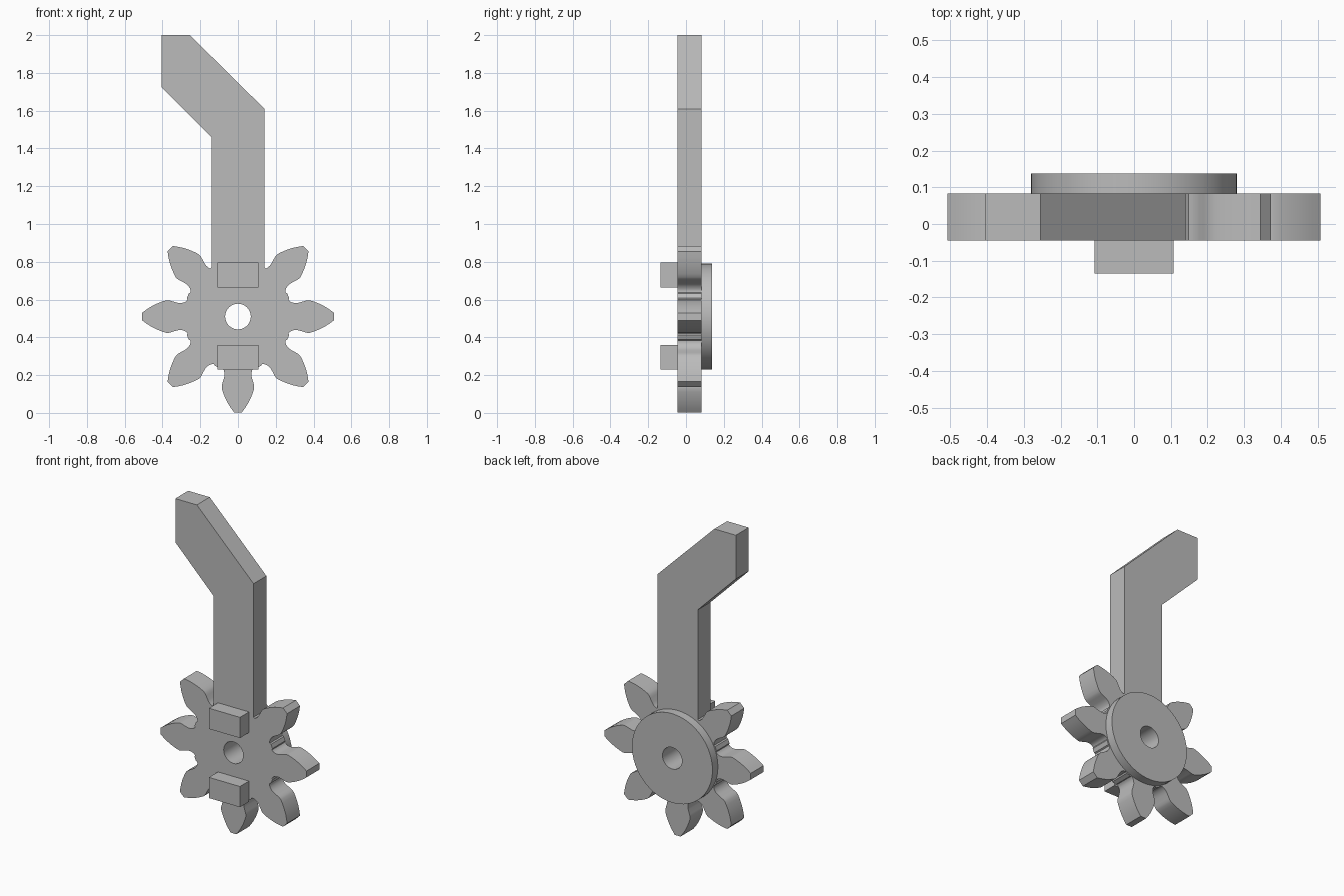
import bpy, bmesh, math
from mathutils import Vector

cube = bpy.data.objects.get("Cube")
if cube:
    bpy.data.objects.remove(cube, do_unlink=True)

grey = bpy.data.materials.new("plain grey")
grey.use_nodes = True
grey.diffuse_color = (0.5, 0.5, 0.5, 1)
grey.node_tree.nodes["Principled BSDF"].inputs["Base Color"].default_value = (0.5, 0.5, 0.5, 1)

HUB = 0.51       # height of the hub axis
HOLE = 0.068     # shaft hole radius
FRONT, BACK = -0.045, 0.083


def circle(radius, count):
    return [(radius * math.cos(i * math.tau / count),
             radius * math.sin(i * math.tau / count)) for i in range(count)]


def plate(name, loops, y0, y1):
    """Extrude outlines (first outer, others holes), given around the hub, along y."""
    bm = bmesh.new()
    edges = []
    for loop in loops:
        verts = [bm.verts.new((x, y0, z + HUB)) for x, z in loop]
        edges += [bm.edges.new((a, b)) for a, b in zip(verts, verts[1:] + verts[:1])]
    bmesh.ops.triangle_fill(bm, edges=edges, use_beauty=True, normal=Vector((0, -1, 0)))
    result = bmesh.ops.extrude_face_region(bm, geom=bm.faces[:], use_keep_orig=True)
    moved = [g for g in result["geom"] if isinstance(g, bmesh.types.BMVert)]
    bmesh.ops.translate(bm, verts=moved, vec=(0, y1 - y0, 0))
    bmesh.ops.recalc_face_normals(bm, faces=bm.faces[:])
    mesh = bpy.data.meshes.new(name)
    bm.to_mesh(mesh)
    bm.free()
    mesh.materials.append(grey)
    obj = bpy.data.objects.new(name, mesh)
    bpy.context.collection.objects.link(obj)
    bpy.ops.object.select_all(action='DESELECT')
    bpy.context.view_layer.objects.active = obj
    obj.select_set(True)
    bpy.ops.object.shade_smooth_by_angle(angle=math.radians(32))
    return obj


# Half a tooth: distance from hub, half width
flank = [(0.271, 0.098), (0.268, 0.089), (0.274, 0.081), (0.285, 0.075), (0.297, 0.072),
         (0.31, 0.071), (0.325, 0.074), (0.352, 0.082), (0.366, 0.086), (0.38, 0.086),
         (0.40, 0.08), (0.43, 0.068), (0.46, 0.053), (0.485, 0.037), (0.508, 0.02)]
tooth = [(r, -t) for r, t in flank] + [(r, t) for r, t in reversed(flank)]

# Lever arm replacing the top tooth, from right to left
arm = [(0.14, 0.26), (0.14, 1.10), (-0.255, 1.49), (-0.405, 1.49),
       (-0.405, 1.215), (-0.14, 0.95), (-0.14, 0.26)]

outline = []
for i in range(8):
    if i == 2:
        outline += arm
        continue
    c, s = math.cos(i * math.pi / 4), math.sin(i * math.pi / 4)
    points = [(r * c - t * s, r * s + t * c) for r, t in tooth]
    outline += [(x, z) for x, z in points if z < 0 or abs(x) > 0.143]

plate("gear_lever", [outline, circle(HOLE, 32)], FRONT, BACK)
plate("back_disc", [circle(0.28, 64), circle(HOLE, 32)], BACK, 0.137)

# Front blocks above and below the hole
for name, low, high in (("upper_block", 0.155, 0.285), ("lower_block", -0.28, -0.15)):
    plate(name, [[(-0.108, low), (0.108, low), (0.108, high), (-0.108, high)]], -0.135, FRONT)
